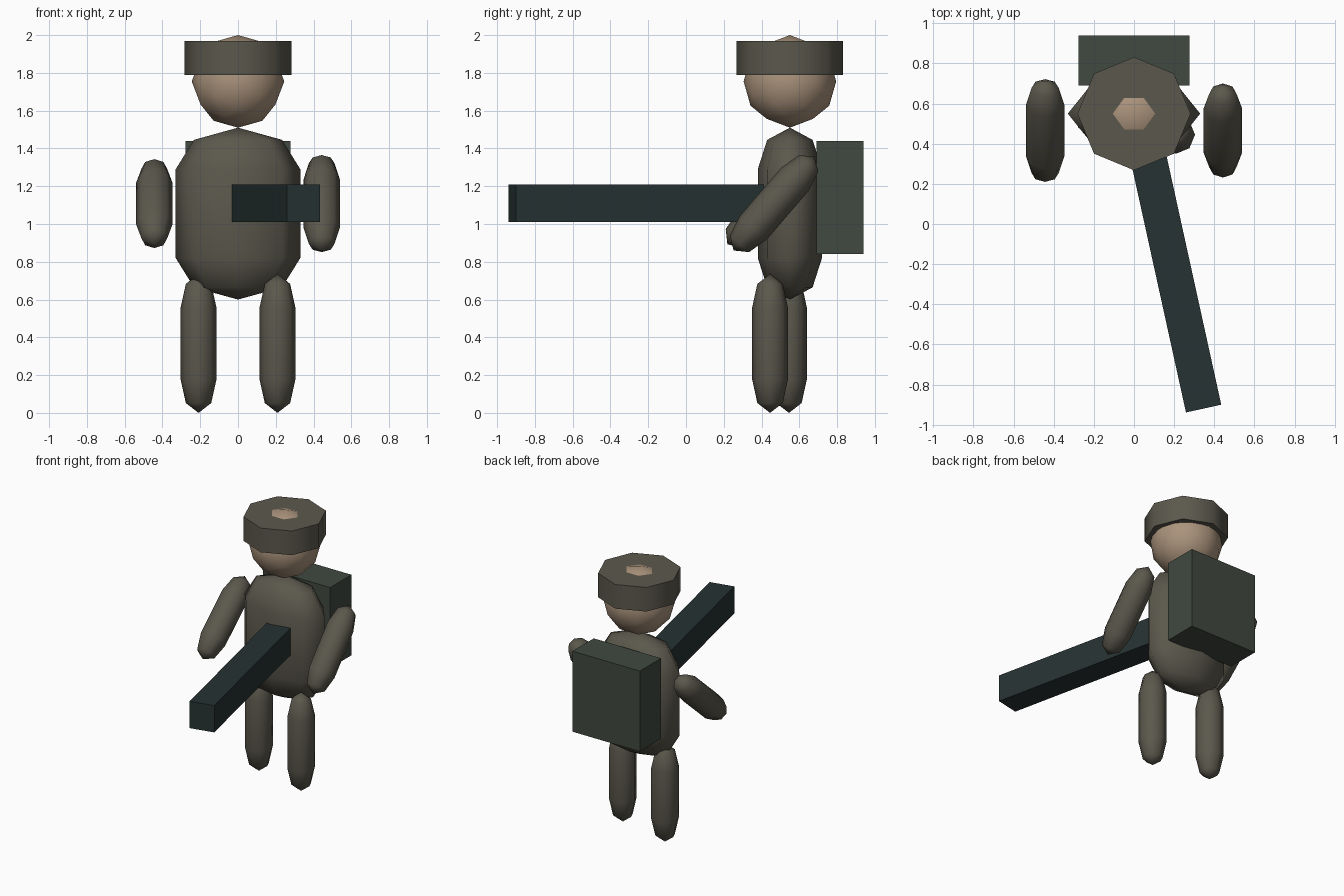
import bpy, bmesh
from math import sin, cos, pi, radians, sqrt
from mathutils import Vector, Matrix

if "Cube" in bpy.data.objects:
    bpy.data.objects.remove(bpy.data.objects["Cube"])


def material(name, rgb):
    m = bpy.data.materials.new(name)
    m.diffuse_color = (*rgb, 1)
    m.use_nodes = True
    m.node_tree.nodes["Principled BSDF"].inputs["Base Color"].default_value = m.diffuse_color
    return m


OLIVE = material("olive_cloth", (0.105, 0.098, 0.073))
SKIN = material("skin", (0.40, 0.29, 0.20))
PACK = material("dark_green", (0.052, 0.066, 0.052))
METAL = material("dark_metal", (0.020, 0.032, 0.032))


def finish(name, bm, mat, loc, rot=(0, 0, 0), smooth=True, angle=180):
    bmesh.ops.recalc_face_normals(bm, faces=bm.faces[:])
    me = bpy.data.meshes.new(name)
    bm.to_mesh(me)
    bm.free()
    for p in me.polygons:
        p.use_smooth = smooth
    if smooth and angle < 180:
        me.set_sharp_from_angle(angle=radians(angle))
    me.materials.append(mat)
    ob = bpy.data.objects.new(name, me)
    ob.location, ob.rotation_euler = loc, rot
    bpy.context.scene.collection.objects.link(ob)
    return ob


def box(name, size, loc, mat, rot=(0, 0, 0)):
    bm = bmesh.new()
    bmesh.ops.create_cube(bm, size=1, matrix=Matrix.Diagonal((*size, 1)))
    return finish(name, bm, mat, loc, rot, smooth=False)


def capsule(name, rx, ry, half, loc, rot=(0, 0, 0), n=8):
    """Eight-sided stretched capsule; the rounded ends take 48% of each half."""
    bm = bmesh.new()
    cap, s = half * 0.484, sqrt(0.5)
    profile = [(s, half - cap * (1 - s)), (1, half - cap)]
    profile += [(r, -z) for r, z in reversed(profile)]
    rings = [[bm.verts.new((rx * r * cos(2 * pi * i / n), ry * r * sin(2 * pi * i / n), z))
              for i in range(n)] for r, z in profile]
    top, bottom = bm.verts.new((0, 0, half)), bm.verts.new((0, 0, -half))
    for i in range(n):
        j = (i + 1) % n
        bm.faces.new((top, rings[0][i], rings[0][j]))
        bm.faces.new((bottom, rings[-1][j], rings[-1][i]))
        for a, b in zip(rings, rings[1:]):
            bm.faces.new((a[i], b[i], b[j], a[j]))
    return finish(name, bm, OLIVE, loc, rot)


def icosphere(name, radius, loc, mat):
    """Once-subdivided icosahedron with an edge midpoint at the pole."""
    t = (1 + sqrt(5)) / 2
    pts = set()
    for base in ((1, 0, t), (0, 0, 1), (1 / (2 * t), 0.5, t / 2)):
        for k in range(8):
            p = [c * (-1 if k >> i & 1 else 1) + 0.0 for i, c in enumerate(base)]
            for c in range(3):
                pts.add(tuple(p[c:] + p[:c]))
    bm = bmesh.new()
    for p in sorted(pts):
        bm.verts.new(Vector(p).normalized() * radius)
    bmesh.ops.convex_hull(bm, input=bm.verts[:])
    return finish(name, bm, mat, loc)


# torso, head
capsule("torso", 0.33, 0.17, 0.455, (0, 0.55, 1.055))
icosphere("head", 0.245, (0, 0.55, 1.755), SKIN)

# helmet band: eight-sided cylinder, corners on the axes
bm = bmesh.new()
bmesh.ops.create_cone(bm, cap_ends=True, segments=8, radius1=0.282, radius2=0.282, depth=0.18)
finish("helmet", bm, OLIVE, (0, 0.55, 1.88), angle=60)

# legs (one stepping forward) and arms reaching forward
for side, x, leg_y, tilt in (("left", -1, 0.545, 48.9), ("right", 1, 0.445, 40.7)):
    capsule(side + "_leg", 0.095, 0.095, 0.3675, (x * 0.209, leg_y, 0.3675))
    capsule(side + "_arm", 0.096, 0.095, 0.3275, (x * 0.443, 0.466, 1.108),
            (-radians(tilt), 0, 0))

# backpack
box("backpack", (0.555, 0.25, 0.60), (0, 0.815, 1.14), PACK)

# long barrel, turned slightly to the right, rear end inside the torso
yaw = radians(12.4)
length = 1.4
box("barrel", (0.18, length, 0.20),
    (0.347 - sin(yaw) * length / 2, -0.92 + cos(yaw) * length / 2, 1.11), METAL, (0, 0, yaw))
